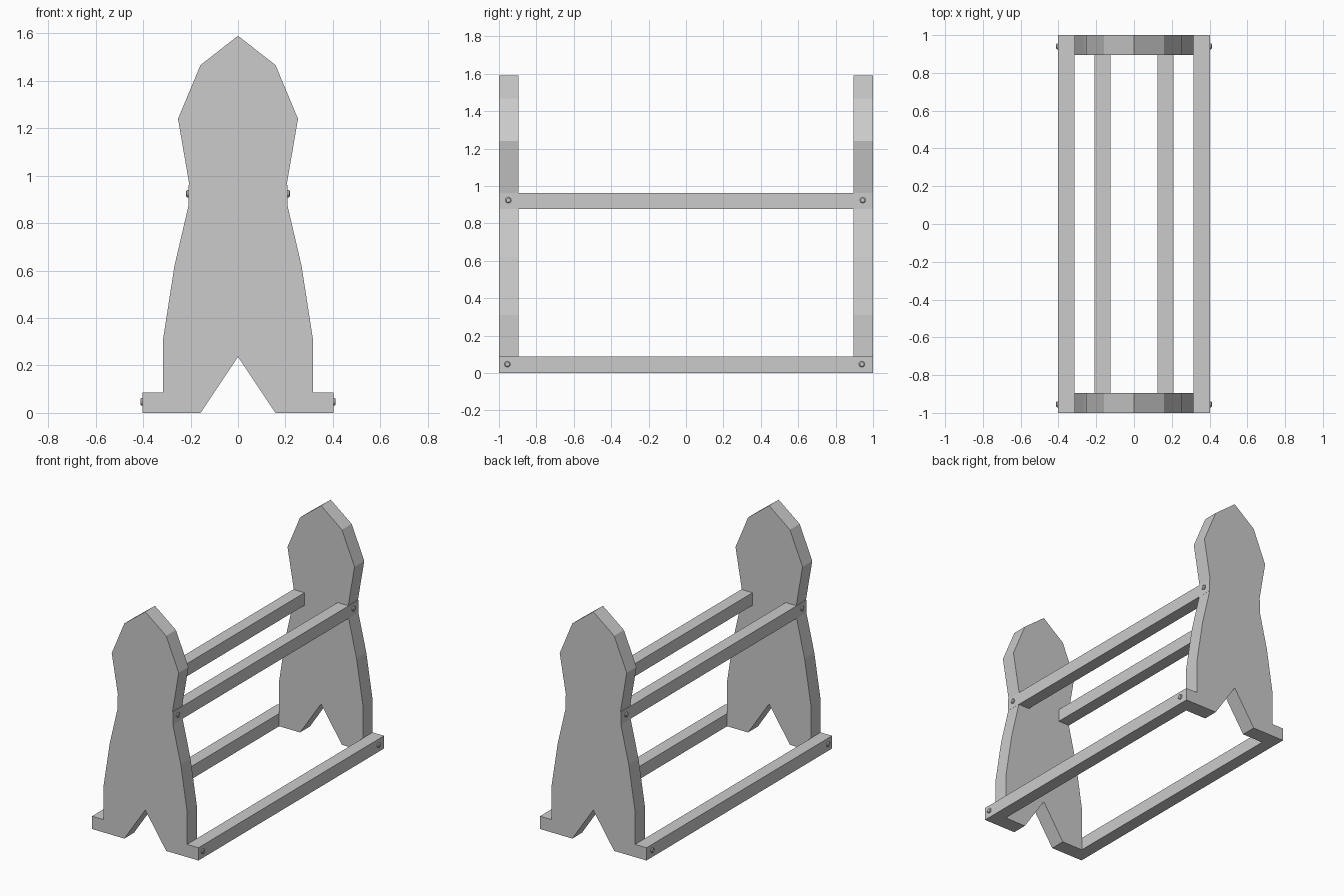
import bpy
import bmesh
from mathutils import Matrix

cube = bpy.data.objects.get("Cube")
if cube:
    bpy.data.objects.remove(cube, do_unlink=True)

grey = bpy.data.materials.new("plain grey")
grey.use_nodes = True
grey.diffuse_color = (0.6, 0.6, 0.6, 1)
grey.node_tree.nodes["Principled BSDF"].inputs["Base Color"].default_value = (0.6, 0.6, 0.6, 1)


def finish(name, bm):
    bmesh.ops.recalc_face_normals(bm, faces=bm.faces)
    mesh = bpy.data.meshes.new(name)
    bm.to_mesh(mesh)
    bm.free()
    mesh.materials.append(grey)
    obj = bpy.data.objects.new(name, mesh)
    bpy.context.collection.objects.link(obj)
    return obj


def end_panel(name, y0, y1):
    # Half outline from the crown down to the notch, mirrored across x
    half = [(0, 1.59), (0.158, 1.467), (0.253, 1.24), (0.198, 0.92),
            (0.268, 0.62), (0.316, 0.31), (0.316, 0), (0.158, 0), (0, 0.237)]
    outline = half + [(-x, z) for x, z in half[-2:0:-1]]
    bm = bmesh.new()
    face = bm.faces.new([bm.verts.new((x, y0, z)) for x, z in outline])
    swept = bmesh.ops.extrude_face_region(bm, geom=[face])["geom"]
    verts = [v for v in swept if isinstance(v, bmesh.types.BMVert)]
    bmesh.ops.translate(bm, verts=verts, vec=(0, y1 - y0, 0))
    finish(name, bm)


def rail(name, x, z, width, height):
    bm = bmesh.new()
    bmesh.ops.create_cube(bm, size=1, matrix=Matrix.Translation((x, 0, z))
                          @ Matrix.Diagonal((width, 2, height, 1)))
    finish(name, bm)


def bolt(name, side, x, y, z):
    # Short round head with a chamfered rim, axis along x
    bm = bmesh.new()
    turn = Matrix.Rotation(side * 1.5707963, 4, "Y")
    for radius, top, depth, start in ((0.016, 0.016, 0.018, -0.012), (0.016, 0.011, 0.004, 0.006)):
        bmesh.ops.create_cone(bm, cap_ends=True, segments=16, radius1=radius, radius2=top, depth=depth,
                              matrix=Matrix.Translation((side * (x + start + depth / 2), y, z)) @ turn)
    finish(name, bm)


end_panel("front_end_panel", -1, -0.895)
end_panel("back_end_panel", 0.895, 1)

# Matching rails and their bolts on both sides
for side, label in ((1, "left"), (-1, "right")):
    rail(label + "_upper_rail", side * 0.167, 0.919, 0.084, 0.086)
    rail(label + "_lower_rail", side * 0.359, 0.0435, 0.086, 0.087)
    for end, y_up, y_low in (("front", -0.95, -0.955), ("back", 0.945, 0.94)):
        bolt(f"{label}_{end}_upper_bolt", side, 0.209, y_up, 0.924)
        bolt(f"{label}_{end}_lower_bolt", side, 0.402, y_low, 0.047)
